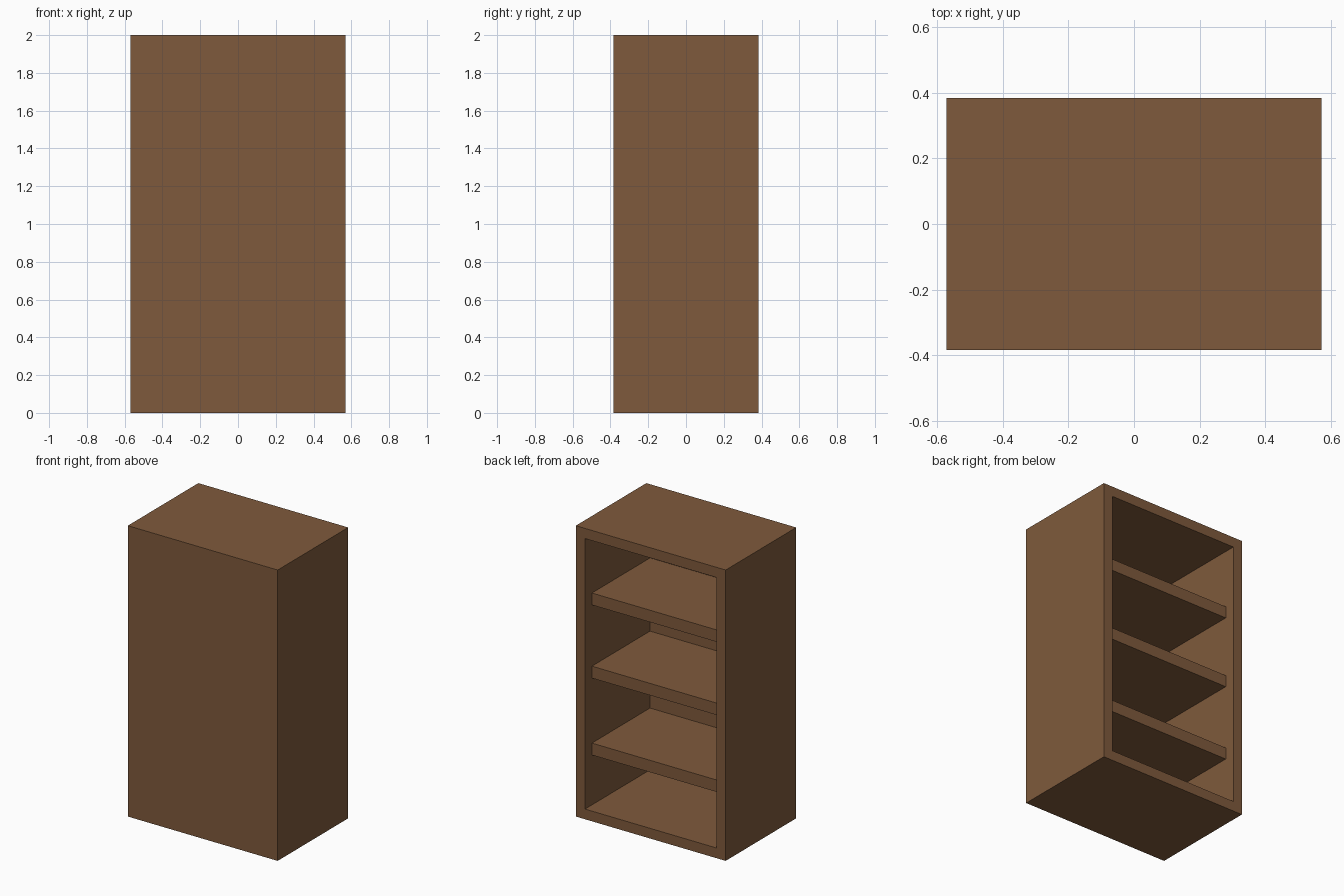
import bpy
import bmesh
from mathutils import Matrix, Vector

if "Cube" in bpy.data.objects:
    bpy.data.objects.remove(bpy.data.objects["Cube"])

W, D, H = 1.14, 0.766, 2.0      # outer size
WALL, FRONT = 0.07, 0.06        # frame wall and closed front panel thickness
RECESS, SHELF = 0.075, 0.082    # shelf setback from the opening, shelf thickness

wood = bpy.data.materials.new("brown wood")
wood.diffuse_color = (0.212, 0.102, 0.045, 1.0)
wood.use_nodes = True
wood.node_tree.nodes["Principled BSDF"].inputs["Base Color"].default_value = wood.diffuse_color


def box_mesh(lo, hi):
    lo, hi = Vector(lo), Vector(hi)
    bm = bmesh.new()
    bmesh.ops.create_cube(bm, size=1.0, matrix=Matrix.Translation((lo + hi) / 2)
                          @ Matrix.Diagonal((*(hi - lo), 1.0)))
    return bm


def add_object(name, bm):
    bm.normal_update()
    mesh = bpy.data.meshes.new(name)
    bm.to_mesh(mesh)
    bm.free()
    mesh.materials.append(wood)
    obj = bpy.data.objects.new(name, mesh)
    bpy.context.collection.objects.link(obj)
    return obj


# cabinet body: solid box hollowed out from its +y side
bm = box_mesh((-W / 2, -D / 2, 0), (W / 2, D / 2, H))
bm.normal_update()
back = max(bm.faces, key=lambda f: f.normal.y)
bmesh.ops.inset_region(bm, faces=[back], thickness=WALL, use_even_offset=True)
cavity = bmesh.ops.extrude_face_region(bm, geom=[back])
bmesh.ops.translate(bm, vec=(0, FRONT - D, 0),
                    verts=[v for v in cavity["geom"] if isinstance(v, bmesh.types.BMVert)])
if back.is_valid:
    bmesh.ops.delete(bm, geom=[back], context='FACES_ONLY')
bmesh.ops.recalc_face_normals(bm, faces=bm.faces)
add_object("cabinet_body", bm)

# three shelves, set back from the opening
for name, top in (("lower_shelf", 0.495), ("middle_shelf", 1.024), ("upper_shelf", 1.527)):
    add_object(name, box_mesh((-W / 2 + WALL, -D / 2 + FRONT, top - SHELF),
                              (W / 2 - WALL, D / 2 - RECESS, top)))
